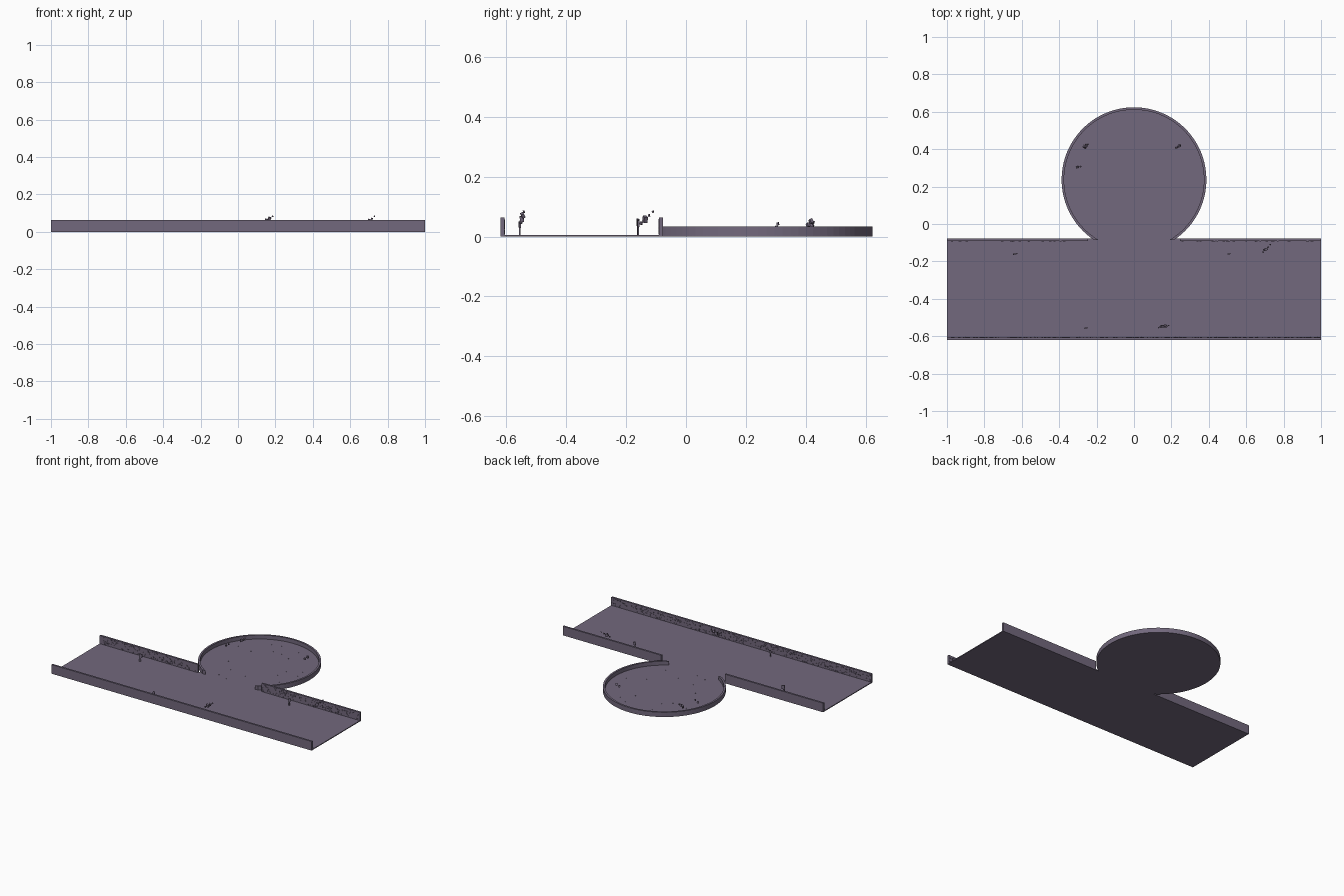
import bpy, bmesh, math, random
from mathutils import Matrix, Vector, Euler

cube = bpy.data.objects.get("Cube")
if cube:
    bpy.data.objects.remove(cube)
random.seed(4)


def material(name, rgb):
    m = bpy.data.materials.new(name)
    m.use_nodes = True
    m.diffuse_color = (*rgb, 1)
    m.node_tree.nodes["Principled BSDF"].inputs["Base Color"].default_value = (*rgb, 1)
    return m


STONE = material("purple grey stone", (0.17, 0.14, 0.205))

R, CY = 0.387, 0.237        # round plaza radius and centre
FLOOR, RIM, WALL = 0.006, 0.033, 0.063
BACK, FRONT = -0.077, -0.62
THICK = 0.013


def finish(name, bm):
    bmesh.ops.recalc_face_normals(bm, faces=bm.faces)
    me = bpy.data.meshes.new(name)
    bm.to_mesh(me)
    bm.free()
    me.materials.append(STONE)
    ob = bpy.data.objects.new(name, me)
    bpy.context.collection.objects.link(ob)
    return ob


def add_box(bm, centre, size, rot=(0, 0, 0)):
    m = Matrix.LocRotScale(Vector(centre), Euler(rot), Vector(size))
    bmesh.ops.create_cube(bm, size=1, matrix=m)


def arc(radius, y_cut, n=72):
    # points around the plaza, open towards the street
    a = math.asin((y_cut - CY) / radius)
    return [(radius * math.cos(a + (math.pi - 2 * a) * i / n),
             CY + radius * math.sin(a + (math.pi - 2 * a) * i / n)) for i in range(n + 1)]


def prism(name, outline, z0, z1):
    bm = bmesh.new()
    f = bm.faces.new([bm.verts.new((x, y, z0)) for x, y in outline])
    top = bmesh.ops.extrude_face_region(bm, geom=[f])["geom"]
    bmesh.ops.translate(bm, vec=(0, 0, z1 - z0),
                        verts=[v for v in top if isinstance(v, bmesh.types.BMVert)])
    return finish(name, bm)


# floor: street and plaza in one slab
prism("floor", [(-1, BACK), (-1, FRONT), (1, FRONT), (1, BACK)] + arc(R, BACK), 0, FLOOR)

# low curved kerb around the plaza
prism("plaza_rim", arc(R, BACK - 0.008) + arc(R - THICK, BACK - 0.008)[::-1], 0, RIM)


def wall(name, x0, x1, y0, inward):
    bm = bmesh.new()
    add_box(bm, ((x0 + x1) / 2, y0 + inward * THICK / 2, WALL / 2), (x1 - x0, THICK, WALL))
    finish(name, bm)
    # small raised stones scattered over the inner face
    bm = bmesh.new()
    face = y0 + inward * THICK
    rows = 5
    for row in range(rows):
        x = x0 + 0.008
        while x < x1 - 0.02:
            w = random.uniform(0.007, 0.016)
            if random.random() < 0.55:
                z = 0.012 + row * 0.0102 + random.uniform(-0.001, 0.001)
                add_box(bm, (x + w / 2, face, z), (w, random.uniform(0.002, 0.005), 0.007),
                        (0, random.uniform(-0.15, 0.15), 0))
            x += w + 0.006
    finish(name + "_stones", bm)


wall("front_wall", -1, 1, FRONT, 1)
wall("back_wall_right", -1, -0.245, BACK, -1)
wall("back_wall_left", 0.245, 1, BACK, -1)

# rings of tiny pebbles set in the plaza floor
bm = bmesh.new()
for radius, count in ((0.2, 18), (0.3, 26)):
    for i in range(count):
        a = math.tau * i / count + random.uniform(-0.05, 0.05)
        add_box(bm, (radius * math.cos(a), CY + radius * math.sin(a), FLOOR),
                (0.005, 0.004, 0.002), (0, 0, a))
finish("plaza_pebbles", bm)


def debris(name, x, y, z, length, angle, sizes):
    # tumbling stone chunks strung out along a short line
    bm = bmesh.new()
    for i, s in enumerate(sizes):
        t = i / max(1, len(sizes) - 1) - 0.5
        add_box(bm, (x + t * length * math.cos(angle), y + t * length * math.sin(angle),
                     z + t * length * 0.7),
                (s, s * 0.7, s * 1.1), [random.uniform(-0.6, 0.6) for _ in range(3)])
    finish(name, bm)


debris("debris_front_left", 0.16, -0.547, 0.065, 0.05, 0.2, (0.009, 0.018, 0.015, 0.007))
debris("debris_back_left", 0.71, -0.13, 0.064, 0.055, 0.8, (0.009, 0.018, 0.008, 0.006))
debris("debris_plaza_right", -0.255, 0.42, 0.04, 0.022, 0.6, (0.016, 0.014, 0.007))
debris("debris_plaza_left", 0.235, 0.413, 0.045, 0.018, 0.6, (0.012, 0.014))
debris("debris_plaza_side", -0.295, 0.305, 0.036, 0.018, 0.2, (0.011, 0.009))

# slim upright shards standing on the street
for name, x, y, h, w in (("shard_front", -0.26, -0.556, 0.045, 0.014),
                         ("shard_back_right", -0.64, -0.16, 0.054, 0.022),
                         ("shard_back_left", 0.505, -0.16, 0.05, 0.014)):
    bm = bmesh.new()
    add_box(bm, (x, y, FLOOR + h * 0.25), (w * 0.5, 0.004, h * 0.5), (0, 0, 0.2))
    add_box(bm, (x + w * 0.2, y, FLOOR + h * 0.75), (w, 0.006, h * 0.45), (0, 0.1, 0.2))
    finish(name, bm)
